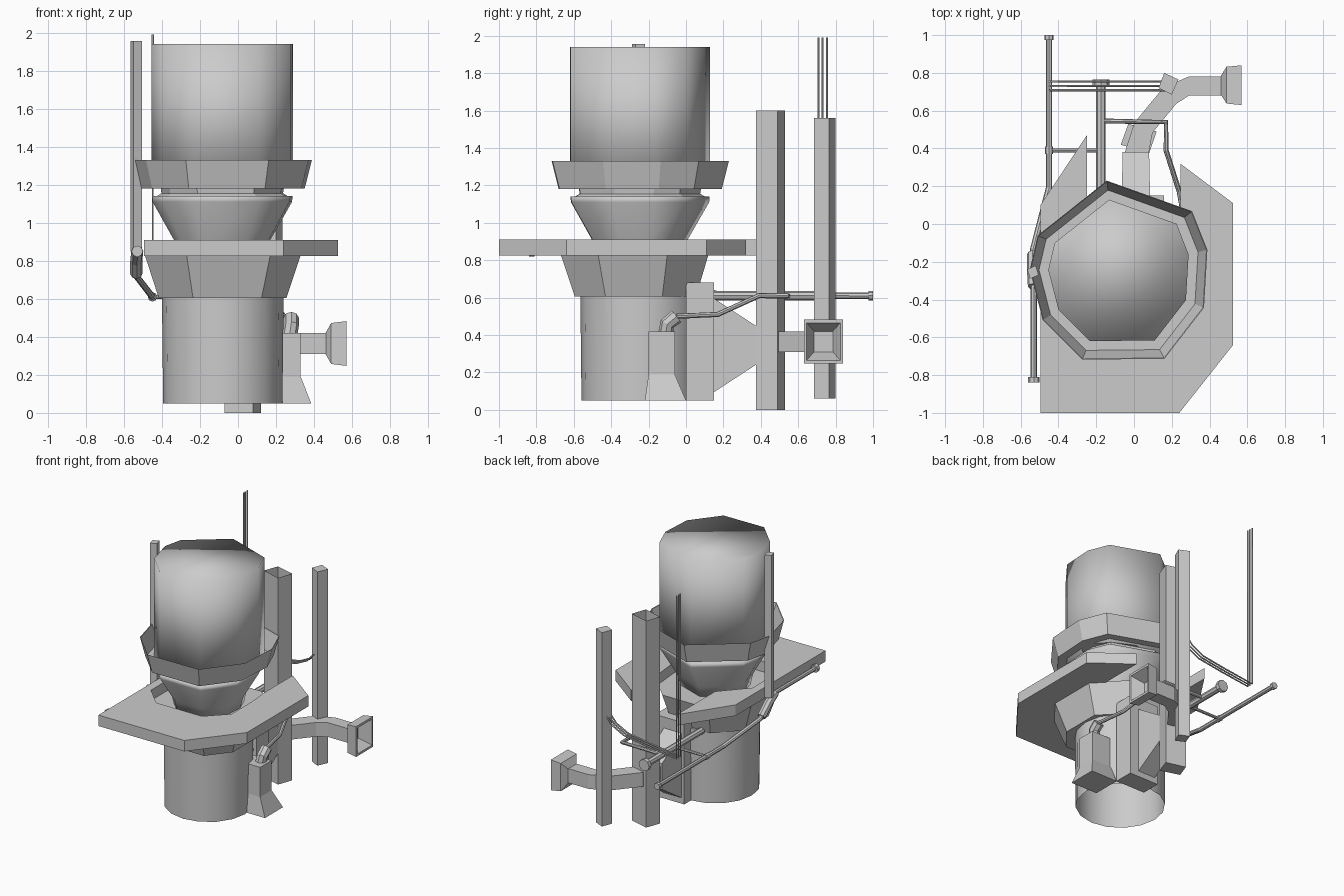
import bpy, bmesh, math
from mathutils import Vector

if "Cube" in bpy.data.objects:
    bpy.data.objects.remove(bpy.data.objects["Cube"])

CX, CY = -0.085, -0.25  # axis of the tank


def loft(name, rings, caps=(True, True), smooth=False):
    """Skin a list of equal-length point rings."""
    bm = bmesh.new()
    vs = [[bm.verts.new(p) for p in r] for r in rings]
    n = len(rings[0])
    for a, b in zip(vs, vs[1:]):
        for i in range(n):
            j = (i + 1) % n
            bm.faces.new((a[i], a[j], b[j], b[i]))
    if caps[0]:
        bm.faces.new(vs[0][::-1])
    if caps[1]:
        bm.faces.new(vs[-1])
    bmesh.ops.recalc_face_normals(bm, faces=bm.faces)
    me = bpy.data.meshes.new(name)
    bm.to_mesh(me)
    bm.free()
    for f in me.polygons:
        f.use_smooth = smooth
    ob = bpy.data.objects.new(name, me)
    bpy.context.collection.objects.link(ob)
    return ob


def at_z(outline, z, s=1.0, c=(CX, CY)):
    return [(c[0] + (x - c[0]) * s, c[1] + (y - c[1]) * s, z) for x, y in outline]


def rect(x0, x1, y0, y1, z):
    return [(x0, y0, z), (x1, y0, z), (x1, y1, z), (x0, y1, z)]


def upright(cx, cy, w, h, cz, ang):
    """Vertical rectangular section facing along angle ang (degrees)."""
    a = math.radians(ang)
    sx, sy = -math.sin(a) * w / 2, math.cos(a) * w / 2
    return [(cx + k * sx, cy + k * sy, cz + m * h / 2)
            for k, m in ((-1, -1), (1, -1), (1, 1), (-1, 1))]


def pipe(name, pts, r, sides=8):
    """Round tube mitred along a polyline."""
    pts = [Vector(p) for p in pts]
    d = [(b - a).normalized() for a, b in zip(pts, pts[1:])]
    rings, u = [], None
    for i, p in enumerate(pts):
        t = (d[max(i - 1, 0)] + d[min(i, len(d) - 1)]).normalized()
        if u is None:
            u = t.orthogonal()
        u = (u - t * u.dot(t)).normalized()
        v = t.cross(u)
        rings.append([p + r * (math.cos(k * math.tau / sides) * u +
                               math.sin(k * math.tau / sides) * v) for k in range(sides)])
    return loft(name, rings)


# irregular nine-sided outline shared by tank, tray and neck
BODY = [(CX + r * math.cos(math.radians(a)), CY + r * math.sin(math.radians(a)))
        for a, r in ((-23, .495), (13.5, .487), (39, .505), (97, .483), (156, .465),
                     (179, .467), (213, .475), (248, .505), (298, .525))]

# upper tank, flared tray, neck
loft("tank", [at_z(BODY, 1.18, .79), at_z(BODY, 1.94, .79)], smooth=True)
loft("tray", [at_z(BODY, 1.18, .6), at_z(BODY, 1.18, .92),
              at_z(BODY, 1.33), at_z(BODY, 1.327, .99),
              at_z(BODY, 1.19, .895), at_z(BODY, 1.19, .77)], caps=(True, False))
loft("neck", [at_z(BODY, z, s) for z, s in ((.82, .5), (.91, .54), (1.11, .78), (1.14, .785))],
     smooth=True)
loft("neck_collar", [at_z(BODY, z, s) for z, s in ((1.13, .77), (1.155, .68), (1.185, .69))])

# platform with an opening at the back
DECK = [(-.25, .47), (-.495, .1), (-.495, -1), (.24, -1), (.525, -.64), (.525, .11),
        (.245, .32), (.245, -.04), (.26, -.2), (.26, -.45), (.11, -.6),
        (-.28, -.6), (-.43, -.45), (-.43, -.2), (-.25, 0)]
loft("platform", [at_z(DECK, .825), at_z(DECK, .91)])

# cone under the platform
CONE = [(-.27, -.67), (.17, -.67), (.33, -.47), (.33, -.1), (.12, .12),
        (-.28, .12), (-.49, -.1), (-.49, -.45)]
loft("support_cone", [at_z(CONE, .605, .82), at_z(CONE, .83)])

# open-bottomed lower drum
DRUM = [(-.08 + .32 * math.cos(k * math.tau / 16), -.245 + .32 * math.sin(k * math.tau / 16))
        for k in range(16)]
loft("lower_drum", [at_z(DRUM, .05, .98), at_z(DRUM, .61)], caps=(False, True), smooth=True)
bpy.data.objects["lower_drum"].data.polygons[-1].use_smooth = False

# tall square posts, the main one open at the top
for name, q, z0, z1 in (
        ("main_post", [(-.07, .42), (.08, .375), (.12, .49), (-.03, .53)], 0, 1.6),
        ("rear_post", [(.13, .72), (.2, .685), (.235, .765), (.16, .80)], .06, 1.56),
        ("side_post", [(-.565, -.24), (-.55, -.29), (-.505, -.27), (-.52, -.22)], .85, 1.955)):
    loft(name, [at_z(q, z0), at_z(q, z1)], caps=(True, name != "main_post"))

# flared vent on the right side
loft("side_vent", [rect(.16, .385, -.22, .0, .05), rect(.16, .33, -.2, -.06, .19),
                   rect(.16, .33, -.2, -.06, .42)])
pipe("vent_elbow", [(.27, -.11, .4), (.28, -.1, .46), (.28, -.05, .5)], .04)

# rear upright box, funnel, bent duct and open horn
loft("rear_upright", [rect(-.09, .16, .0, .15, .05), rect(-.09, .16, .0, .15, .68)])
loft("rear_funnel", [upright(.01, .15, .15, .5, .345, 90),
                     upright(.01, .38, .14, .2, .345, 90)])
loft("bent_duct", [upright(x, y, w, .11, .365, a) for x, y, w, a in
                   ((.01, .36, .13, 90), (.05, .51, .11, 62), (.19, .68, .11, 38),
                    (.29, .73, .1, 2), (.48, .73, .1, 0))])
loft("duct_horn", [upright(x, .735, w, h, .365, 0) for x, w, h in
                   ((.46, .1, .11), (.49, .195, .215), (.57, .21, .235), (.57, .18, .2),
                    (.48, .1, .11))], caps=(False, True))

# side pipe running front to back, with end flanges
pipe("side_pipe", [(-.53, -.84, .85), (-.53, -.32, .85), (-.535, -.24, .8), (-.535, -.14, .72),
                   (-.45, .19, .61), (-.45, 1, .61)], .017)
pipe("elbow_sleeve", [(-.53, -.33, .85), (-.535, -.24, .8), (-.535, -.16, .73)], .032)
pipe("rear_pipe", [(-.175, -.05, .61), (-.175, .75, .61)], .025)
for name, x, y0, y1, z, r in (("front_flange", -.53, -.84, -.81, .85, .03),
                              ("back_flange", -.45, .975, 1.0, .61, .025),
                              ("rear_pipe_flange", -.175, .735, .765, .61, .045),
                              ("pipe_joint", -.45, .37, .41, .61, .022)):
    pipe(name, [(x, y0, z), (x, y1, z)], r)

# thin link pipes
pipe("cross_link", [(-.45, .39, .61), (-.175, .39, .61)], .011)
pipe("vent_feed", [(-.175, .545, .61), (.17, .54, .61), (.17, .39, .61), (.24, .17, .51),
                   (.28, -.05, .5)], .014)

# three aerial cables from the rear post, turning upright
for i, y in enumerate((.708, .731, .755)):
    pipe(f"aerial_cable_{i + 1}", [(.17, y, .92), (.1, y, .84), (.0, y, .79), (-.2, y, .76),
                                   (-.448, y, .73), (-.448, y, 1.99)], .006, 6)
